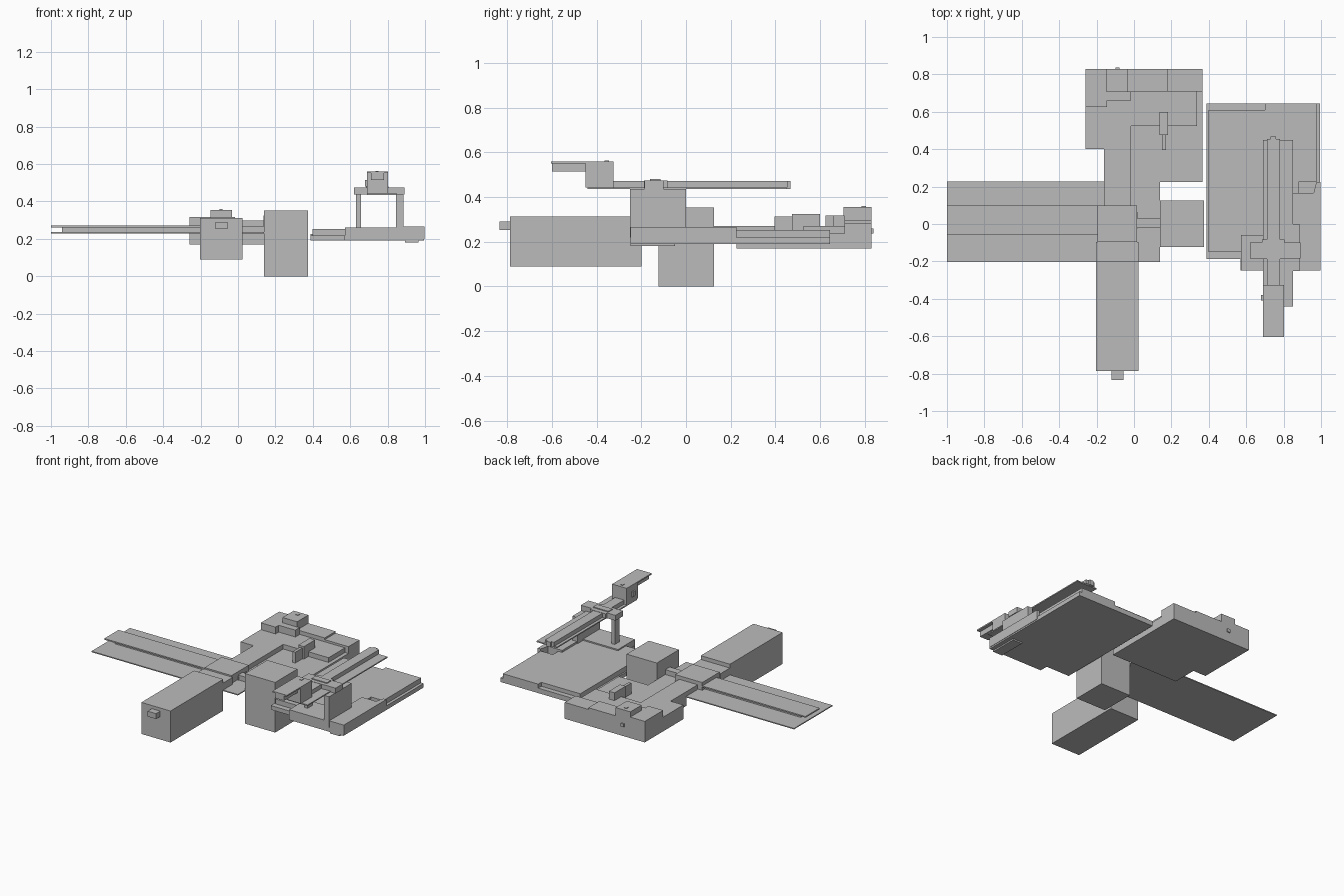
import bpy, bmesh

grey = bpy.data.materials.new("plain_grey")
grey.diffuse_color = (0.5, 0.5, 0.5, 1)


def finish(name, bm):
    bmesh.ops.recalc_face_normals(bm, faces=bm.faces)
    me = bpy.data.meshes.new(name)
    bm.to_mesh(me)
    bm.free()
    me.materials.append(grey)
    ob = bpy.data.objects.new(name, me)
    bpy.context.collection.objects.link(ob)


def box(name, x, y, z):
    """Box from (min, max) ranges."""
    bm = bmesh.new()
    bmesh.ops.create_cube(bm, size=1)
    for v in bm.verts:
        v.co = [r[0] if c < 0 else r[1] for c, r in zip(v.co, (x, y, z))]
    finish(name, bm)


def slab(name, outline, z):
    """Plan outline extruded from z[0] to z[1]."""
    bm = bmesh.new()
    f = bm.faces.new([bm.verts.new((px, py, z[0])) for px, py in outline])
    top = bmesh.ops.extrude_face_region(bm, geom=[f])["geom"]
    for v in top:
        if isinstance(v, bmesh.types.BMVert):
            v.co.z = z[1]
    finish(name, bm)


# Standing cabinet
box("cabinet", (.14, .375), (-.122, .125), (0, .353))

# Long front housing, knob and saddle across the wing
box("front_housing", (-.202, .025), (-.787, -.2), (.09, .312))
box("housing_knob", (-.12, -.055), (-.834, -.787), (.252, .29))
box("housing_neck", (-.202, .025), (-.2, -.095), (.235, .285))
box("wing_saddle", (-.195, .016), (-.095, .098), (.24, .295))

# Wing: thin base, riser and overhanging cap
box("wing_base", (-1, .14), (-.202, .226), (.229, .236))
box("wing_riser", (-.94, .02), (-.025, .065), (.236, .262))
box("wing_cap", (-1, -.19), (-.06, .098), (.262, .271))
box("wing_coupling", (.016, .14), (-.02, .03), (.236, .27))

# Back deck with an L-shaped upper deck
slab("back_deck", [(-.16, .225), (.365, .225), (.365, .83), (-.26, .83),
                   (-.26, .4), (-.16, .4)], (.17, .237))
slab("upper_deck", [(-.16, .098), (-.015, .098), (-.015, .525), (.338, .525),
                    (.338, .708), (-.16, .708)], (.237, .27))

# Blocks along the back deck
box("side_block", (-.26, -.16), (.4, .625), (.237, .27))
box("corner_block", (-.26, -.145), (.625, .83), (.237, .318))
box("tall_block", (-.147, -.033), (.705, .83), (.237, .355))
box("tall_block_foot", (-.147, -.015), (.66, .708), (.27, .318))
box("tall_block_knob", (-.1, -.078), (.83, .838), (.237, .26))
box("tall_block_button", (-.1, -.082), (.785, .805), (.355, .359))
box("middle_block", (-.033, .18), (.708, .83), (.237, .297))
box("end_block", (.18, .365), (.708, .83), (.237, .285))
box("deck_post", (.137, .181), (.475, .6), (.237, .325))
box("deck_post_wing", (.15, .17), (.395, .585), (.237, .313))

# Right table
slab("table_base", [(.387, -.188), (.57, -.188), (.57, -.248), (.995, -.248),
                    (.995, .645), (.387, .645)], (.19, .219))
slab("table_top", [(.397, -.15), (.88, -.15), (.88, .225), (.975, .225),
                   (.975, .645), (.70, .645), (.70, .61), (.397, .61)],
     (.219, .253))
box("table_lip", (.387, .70), (.61, .645), (.219, .225))
box("front_carriage", (.572, .85), (-.248, -.06), (.219, .262))
slab("right_rail", [(.85, -.248), (.998, -.248), (.998, .225), (.975, .225),
                    (.96, .165), (.85, .165)], (.2, .267))
box("rail_foot", (.892, .965), (-.248, -.05), (.18, .2))

# Gantry posts and cross saddle
box("wide_post", (.845, .885), (-.25, 0), (.22, .437))
box("thin_post", (.632, .657), (-.165, -.11), (.25, .437))
box("gantry_saddle", (.62, .89), (-.185, -.1), (.437, .474))
box("gantry_cap", (.685, .805), (-.16, -.115), (.474, .48))
box("gantry_collar", (.685, .805), (-.187, -.083), (.437, .474))

# Gantry beam: thin plate with raised rail
box("beam_plate", (.69, .85), (-.44, .45), (.435, .443))
box("beam_rail", (.71, .78), (-.33, .455), (.443, .472))
box("beam_tip", (.73, .76), (.45, .468), (.437, .472))

# Head and its overhanging plate
box("head_block", (.69, .803), (-.45, -.325), (.443, .56))
box("head_side_box", (.68, .69), (-.41, -.38), (.48, .515))
box("head_plate", (.69, .803), (-.603, -.45), (.551, .56))
box("head_plate_rib", (.71, .78), (-.6, -.45), (.515, .551))
box("head_button", (.735, .752), (-.365, -.345), (.56, .564))
